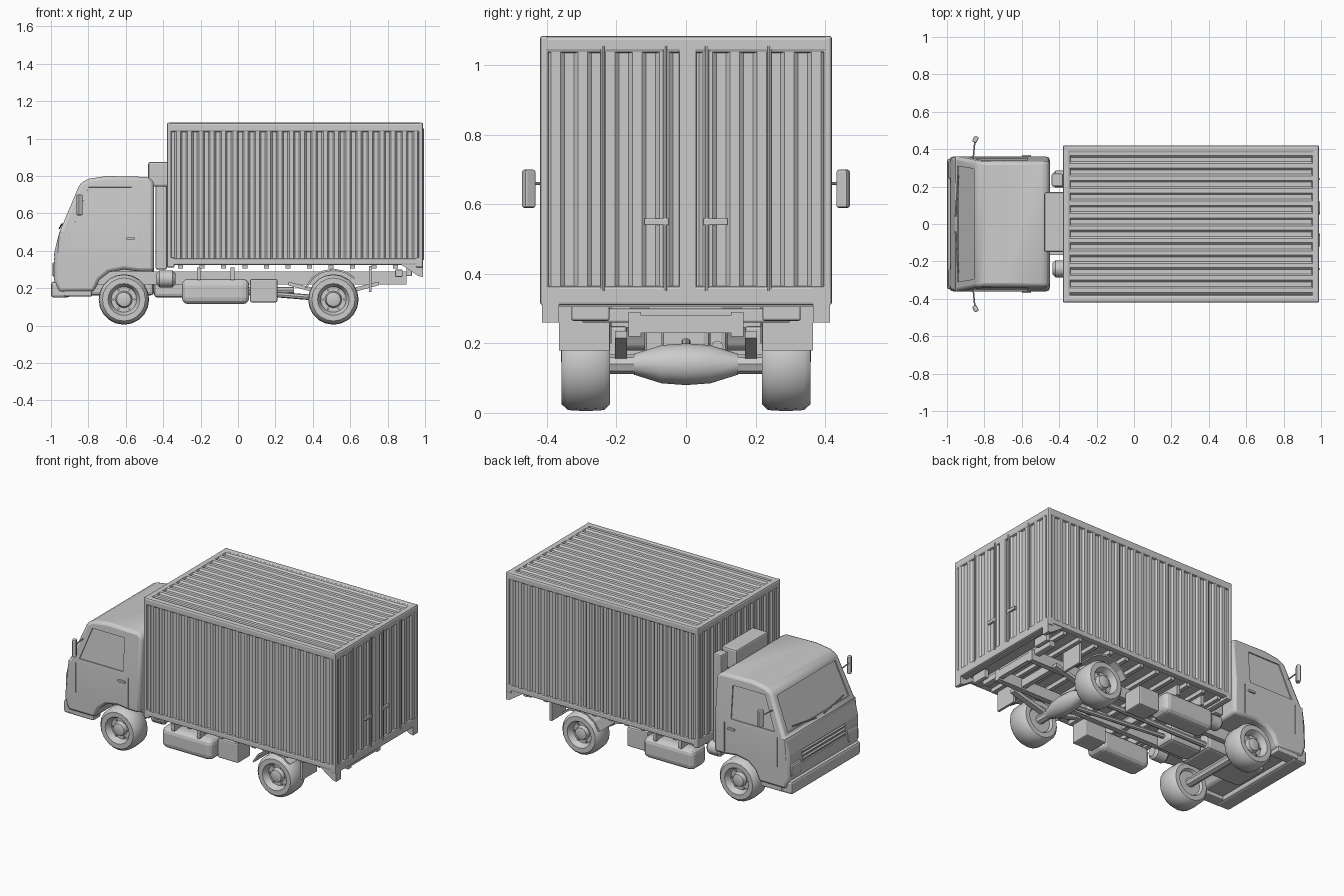
import bpy, bmesh
from math import pi, sin, cos
from mathutils import Vector, Matrix

if "Cube" in bpy.data.objects:
    bpy.data.objects.remove(bpy.data.objects["Cube"])


def finish(name, bm, smooth=False, bevel=0.0, seg=2):
    bmesh.ops.recalc_face_normals(bm, faces=bm.faces)
    me = bpy.data.meshes.new(name)
    bm.to_mesh(me)
    bm.free()
    ob = bpy.data.objects.new(name, me)
    bpy.context.collection.objects.link(ob)
    if bevel:
        m = ob.modifiers.new("bevel", 'BEVEL')
        m.width, m.segments, m.limit_method = bevel, seg, 'ANGLE'
    if smooth:
        bpy.ops.object.select_all(action='DESELECT')
        bpy.context.view_layer.objects.active = ob
        ob.select_set(True)
        bpy.ops.object.shade_smooth_by_angle(angle=0.7)
    return ob


def box(name, x, y, z, bevel=0.0, rot=0.0):
    """Box from (min, max) ranges."""
    bm = bmesh.new()
    bmesh.ops.create_cube(bm, size=1)
    bm.transform(Matrix.Diagonal((x[1] - x[0], y[1] - y[0], z[1] - z[0], 1)))
    bm.transform(Matrix.Rotation(rot, 4, 'Z'))
    bm.transform(Matrix.Translation((sum(x) / 2, sum(y) / 2, sum(z) / 2)))
    return finish(name, bm, bevel=bevel)


def side(s, a, b):
    return (a, b) if s > 0 else (-b, -a)


def prism(profile, y0, y1):
    """Extrude an x-z outline along y."""
    bm = bmesh.new()
    f = bm.faces.new([bm.verts.new((x, y0, z)) for x, z in profile])
    r = bmesh.ops.extrude_face_region(bm, geom=[f])
    for v in r["geom"]:
        if isinstance(v, bmesh.types.BMVert):
            v.co.y = y1
    return bm


def lathe(name, prof, loc, axis='Y', flip=1, n=20):
    """Spin (radius, offset) points round an axis."""
    bm = bmesh.new()
    rings = [[bm.verts.new((r * cos(2 * pi * i / n), o * flip, r * sin(2 * pi * i / n)))
              for i in range(n)] for r, o in prof]
    for a, b in zip(rings, rings[1:]):
        for i in range(n):
            bm.faces.new((a[i], a[(i + 1) % n], b[(i + 1) % n], b[i]))
    bm.faces.new(rings[0])
    bm.faces.new(rings[-1])
    if axis == 'X':
        bm.transform(Matrix.Rotation(pi / 2, 4, 'Z'))
    bm.transform(Matrix.Translation(loc))
    return finish(name, bm, smooth=True)


def rod(name, a, b, r):
    a, b = Vector(a), Vector(b)
    bm = bmesh.new()
    bmesh.ops.create_cone(bm, cap_ends=True, segments=8, radius1=r, radius2=r, depth=(b - a).length)
    bm.transform(Matrix.Translation((a + b) / 2) @ (b - a).to_track_quat('Z', 'Y').to_matrix().to_4x4())
    return finish(name, bm, smooth=True)


def slab(corners, t):
    """Thick quad straddling a surface."""
    p = [Vector(c) for c in corners]
    n = (p[1] - p[0]).cross(p[3] - p[0]).normalized() * t
    bm = bmesh.new()
    lo, hi = [[bm.verts.new(c + k * n) for c in p] for k in (-1, 1)]
    bm.faces.new(lo)
    bm.faces.new(hi)
    for i in range(4):
        bm.faces.new((lo[i], lo[(i + 1) % 4], hi[(i + 1) % 4], hi[i]))
    return bm


def corrugated(name, origin, u, v, out, waves, depth=0.010):
    """Ribbed sheet: waves run along u, ribs along v."""
    o, u, v, out = map(Vector, (origin, u, v, out))
    pts = [((k + f) / waves, d) for k in range(waves) for f, d in ((0, 0), (.35, 0), (.5, 1), (.85, 1))] + [(1, 0)]
    bm = bmesh.new()
    rows = [[bm.verts.new(o + u * t + out * d * depth + v * e) for e in (0, 1)] for t, d in pts]
    for a, b in zip(rows, rows[1:]):
        bm.faces.new((a[0], b[0], b[1], a[1]))
    return finish(name, bm)


# Cab shell, narrowing above the belt line
cab_profile = [(-.45, .29), (-.53, .29), (-.61, .30), (-.69, .285), (-.74, .245), (-.77, .18), (-.96, .18),
               (-.985, .25), (-.98, .40), (-.955, .50), (-.845, .76), (-.80, .785), (-.70, .80), (-.48, .795), (-.45, .77)]
bm = prism(cab_profile, -.36, .36)
bmesh.ops.bisect_plane(bm, geom=bm.verts[:] + bm.edges[:] + bm.faces[:], plane_co=(0, 0, .5), plane_no=(0, 0, 1))
width = lambda z: .36 - max(0, z - .5) * .09
for vert in bm.verts:
    vert.co.y *= width(vert.co.z) / .36
cab = finish("cab", bm, smooth=True, bevel=.018)

# Recessed windscreen, side windows, door seams and grille
fx = lambda z: -.955 + (z - .5) * .11 / .26
cuts = [slab([(fx(.525), -.31, .525), (fx(.525), .31, .525), (fx(.735), .295, .735), (fx(.735), -.295, .735)], .008),
        slab([(-.983, -.22, .31), (-.983, .22, .31), (-.978, .22, .39), (-.978, -.22, .39)], .01)]
for s in (-1, 1):
    w = lambda x, z: (x, s * width(z), z)
    cuts.append(slab([w(-.88, .53), w(-.57, .53), w(-.57, .74), w(-.80, .74)], .007))
    for x in (-.53, -.905):
        cuts.append(slab([(x, s * .36, .31), (x + .006, s * .36, .31), (x + .006, s * .36, .5), (x, s * .36, .5)], .006))
for c in cuts:
    cutter = finish("cab_cutter", c)
    cutter.hide_render = True
    m = cab.modifiers.new("cut", 'BOOLEAN')
    m.operation, m.object = 'DIFFERENCE', cutter
    bpy.context.view_layer.objects.active = cab
    for mod in list(cab.modifiers):
        bpy.ops.object.modifier_apply(modifier=mod.name)
    bpy.data.objects.remove(cutter)

# Bumper, lamps, wipers and grille bars
box("front_bumper", (-1, -.90), (-.35, .35), (.15, .235), .015)
for i in range(3):
    box("grille_bar", (-.985, -.965), (-.22, .22), (.325 + i * .025, .333 + i * .025))
for s in (-1, 1):
    box("headlamp", (-.993, -.95), side(s, .24, .34), (.26, .34), .012)
    box("door_handle", (-.60, -.55), side(s, .355, .37), (.46, .475), .004)
    box("cab_step", (-.93, -.78), side(s, .28, .355), (.155, .20), .008)
    box("mirror", (-.86, -.835), side(s, .435, .47), (.59, .70), .006, rot=-s * .5)
    rod("mirror_arm", (-.86, s * .35, .66), (-.85, s * .45, .66), .004)
    rod("wiper", (-.955, s * .04, .52), (-.94, s * .26, .545), .004)

# Units between cab and cargo box
box("cooling_unit", (-.48, -.37), (-.15, .17), (.745, .875), .01)
box("intake_stack", (-.44, -.38), (.20, .27), (.30, .87), .008)

# Cargo box frame
X0, X1, Y, Z0, Z1 = -.38, .99, .42, .33, 1.085
T = .04
for s in (-1, 1):
    y = side(s, Y - T, Y)
    box("top_side_rail", (X0, X1), y, (Z1 - .05, Z1), .012)
    box("bottom_side_rail", (X0, X1), y, (Z0 - .005, Z0 + .03), .008)
    for x in ((X0, X0 + .025), (X1 - .025, X1)):
        box("corner_post", x, side(s, Y - .025, Y), (Z0, Z1), .008)
    finish("rear_corner_skirt", prism([(.86, .335), (.99, .36), (.99, .26), (.965, .265)], s * .365, s * .415))
for x in (X0, X1 - T):
    box("top_end_rail", (x, x + T), (-Y, Y), (Z1 - .05, Z1), .012)
    box("bottom_end_rail", (x, x + T), (-Y, Y), (Z0 - .02, Z0 + .035), .008)

# Ribbed walls and roof
L, W, H = X1 - X0 - .04, 2 * Y - .04, Z1 - Z0 - .04
for s in (-1, 1):
    corrugated("side_wall", (X0 + .02, s * (Y - .014), Z0 + .02), (L, 0, 0), (0, 0, H), (0, s, 0), 22)
    corrugated("rear_door", (X1 - .014, s * .01, Z0 + .02), (0, s * (Y - .03), 0), (0, 0, H), (1, 0, 0), 5)
    for y in (.06, .24):
        rod("door_bar", (X1 - .002, s * y, Z0 + .02), (X1 - .002, s * y, Z1 - .03), .006)
    box("door_latch", (X1 - .01, X1 + .005), side(s, .05, .12), (.54, .56), .003)
corrugated("front_wall", (X0 + .014, -Y + .02, Z0 + .02), (0, W, 0), (0, 0, H), (-1, 0, 0), 12)
corrugated("roof", (X0 + .02, -Y + .02, Z1 - .014), (0, W, 0), (L, 0, 0), (0, 0, 1), 12)
box("door_centre_strip", (X1 - .02, X1), (-.02, .03), (Z0, Z1 - .02), .004)
box("cargo_floor", (X0 + .01, X1 - .01), (-Y + .01, Y - .01), (Z0, Z0 + .015))
for i in range(12):
    x = X0 + .06 + i * .115
    box("floor_crossmember", (x, x + .025), (-.39, .39), (.305, .332))

# Chassis
for s in (-1, 1):
    box("chassis_rail", (-.92, .90), side(s, .13, .165), (.22, .29))
    finish("leaf_spring", prism([(.27, .235), (.51, .175), (.75, .235), (.75, .215), (.51, .15), (.27, .215)],
                                s * .17, s * .205))
for x in (-.42, -.05, .22, .70, .87):
    box("chassis_crossmember", (x, x + .03), (-.15, .15), (.23, .28))
box("engine_block", (-.88, -.45), (-.12, .12), (.16, .33), .02)
box("gearbox", (-.45, -.22), (-.07, .07), (.15, .28), .02)
rod("drive_shaft", (-.22, 0, .2), (.47, 0, .145), .015)
rod("exhaust_pipe", (-.5, .09, .19), (.3, .09, .19), .018)
box("rear_underrun_bar", (.84, .88), (-.30, .30), (.26, .30), .006)

# Side tanks and boxes
for s in (-1, 1):
    tank = box("fuel_tank", (-.30, .06), side(s, .21, .36), (.115, .25), .035)
    tank.modifiers["bevel"].segments = 3
    for x in (-.22, -.04):
        box("tank_strap", (x, x + .02), side(s, .16, .36), (.245, .31))
    box("battery_box", (.065, .21), side(s, .17, .30), (.125, .25), .008)
    lathe("air_reservoir", [(.03, -.05), (.045, -.035), (.045, .035), (.03, .05)], (-.385, s * .24, .25), 'X', n=12)

# Wheels and axles
tyre = [(.045, -.055), (.075, -.055), (.085, -.07), (.115, -.07), (.132, -.052), (.135, 0), (.132, .052), (.115, .07),
        (.085, .07), (.078, .06), (.068, .03), (.045, .03), (.038, .055), (.022, .06)]
for x in (-.61, .51):
    rod("axle", (x, -.26, .14), (x, .26, .14), .028)
    for s in (-1, 1):
        lathe("wheel", tyre, (x, s * .288, .14), flip=s)
        for k in range(6):
            a = k * pi / 3
            c = (x + .057 * cos(a), s * .32, .14 + .057 * sin(a))
            rod("wheel_nut", c, (c[0], s * .33, c[2]), .006)
lathe("differential", [(.03, -.15), (.055, -.07), (.06, 0), (.055, .07), (.03, .15)], (.51, 0, .14), n=12)

# Rear mudguards and flaps
for s in (-1, 1):
    arc = lambda r: [(.51 + r * cos(t * pi / 8), .14 + r * sin(t * pi / 8)) for t in range(2, 8)]
    finish("rear_mudguard", prism(arc(.165) + arc(.155)[::-1], s * .215, s * .365))
    box("mud_flap", (.70, .715), side(s, .22, .365), (.18, .32))
    box("tail_lamp", (.90, .93), side(s, .22, .33), (.265, .32), .006)
